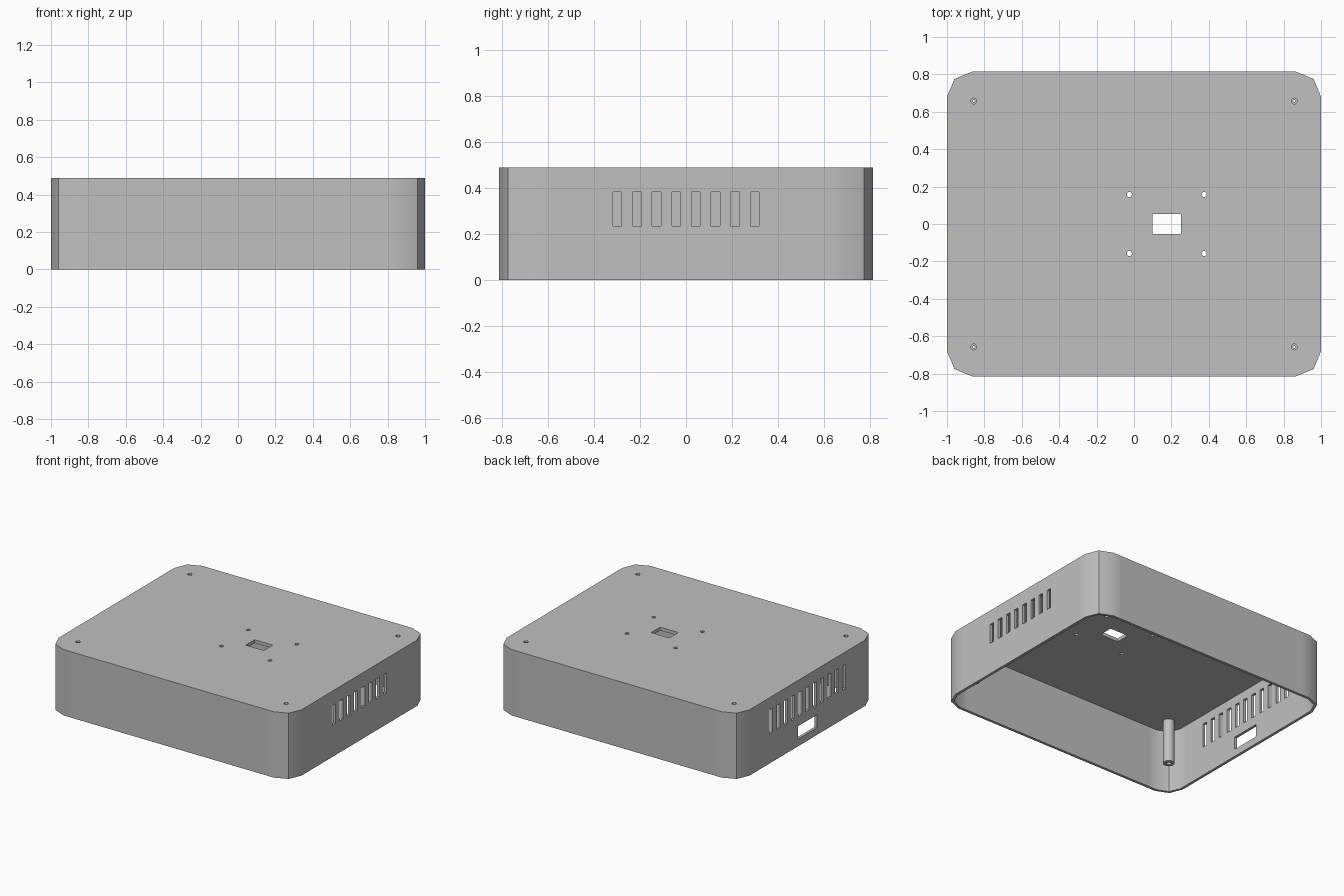
import bpy, bmesh, math
from mathutils import Matrix, Vector

if "Cube" in bpy.data.objects:
    bpy.data.objects.remove(bpy.data.objects["Cube"])

HALF_X, HALF_Y, HEIGHT = 1.0, 0.815, 0.49
WALL, LID, RADIUS = 0.02, 0.025, 0.135
POST_X, POST_Y, BORE = 0.857, 0.657, 0.016
CORNERS = [(sx, sy) for sx in (-1, 1) for sy in (-1, 1)]

grey = bpy.data.materials.new("plain grey")
grey.use_nodes = True
grey.diffuse_color = (0.53, 0.53, 0.53, 1)
grey.node_tree.nodes["Principled BSDF"].inputs["Base Color"].default_value = grey.diffuse_color


def finish(bm, name):
    bmesh.ops.recalc_face_normals(bm, faces=bm.faces)
    mesh = bpy.data.meshes.new(name)
    bm.to_mesh(mesh)
    bm.free()
    mesh.materials.append(grey)
    obj = bpy.data.objects.new(name, mesh)
    bpy.context.collection.objects.link(obj)
    return obj


def activate(obj):
    bpy.ops.object.select_all(action='DESELECT')
    obj.select_set(True)
    bpy.context.view_layer.objects.active = obj


def outline(inset):
    """Rectangle with two-facet corners and a support point beside each corner."""
    r = RADIUS - inset
    cx, cy = HALF_X - RADIUS, HALF_Y - RADIUS
    pts = []
    for q, (sx, sy) in enumerate([(1, 1), (-1, 1), (-1, -1), (1, -1)]):
        arc = [Vector((sx * cx, sy * cy)) +
               Vector((math.cos(a), math.sin(a))) * r
               for a in (math.pi / 2 * (q + k / 2) for k in range(3))]
        a = math.pi / 2 * q
        tangent = Vector((-math.sin(a), math.cos(a))) * 0.07
        normal = Vector((math.cos(a), math.sin(a))) * 0.07
        pts += [arc[0] - tangent] + arc + [arc[2] - normal]
    return pts


def prism(bm, pts, z0, z1):
    face = bm.faces.new([bm.verts.new((p.x, p.y, z0)) for p in pts])
    new = bmesh.ops.extrude_face_region(bm, geom=[face])["geom"]
    top = [v for v in new if isinstance(v, bmesh.types.BMVert)]
    bmesh.ops.translate(bm, verts=top, vec=(0, 0, z1 - z0))


def add_box(bm, centre, size):
    bmesh.ops.create_cube(bm, size=1, matrix=Matrix.Translation(centre) @
                          Matrix.Diagonal((*size, 1)))


def add_hole(bm, x, y, radius):
    bmesh.ops.create_cone(bm, cap_ends=True, segments=12, radius1=radius, radius2=radius,
                          depth=0.1, matrix=Matrix.Translation((x, y, HEIGHT)))


def cut(obj, bm):
    cutter = finish(bm, "cutter")
    cutter.hide_render = True
    activate(obj)
    mod = obj.modifiers.new("cut", 'BOOLEAN')
    mod.operation, mod.solver, mod.object = 'DIFFERENCE', 'EXACT', cutter
    bpy.ops.object.modifier_apply(modifier=mod.name)
    bpy.data.objects.remove(cutter)


# Open-bottomed cover
bm = bmesh.new()
prism(bm, outline(0), 0, HEIGHT)
cover = finish(bm, "cover_shell")
bm = bmesh.new()
prism(bm, outline(WALL), -0.1, HEIGHT - LID)
cut(cover, bm)

# Vent slots on both sides, port window, lid window and lid holes
bm = bmesh.new()
for side, count, tall in ((1, 8, 0.148), (-1, 11, 0.18)):
    for i in range(count):
        y = (i - (count - 1) / 2) * 0.0855
        add_box(bm, (side * HALF_X, y, 0.309), (0.1, 0.038, tall))
add_box(bm, (-HALF_X, 0, 0.102), (0.1, 0.225, 0.095))
add_box(bm, (0.175, 0, HEIGHT), (0.15, 0.105, 0.1))
for sx, sy in CORNERS:
    add_hole(bm, 0.175 + sx * 0.2, sy * 0.158, 0.014)
    add_hole(bm, sx * POST_X, sy * POST_Y, BORE)
cut(cover, bm)
activate(cover)
bpy.ops.object.shade_smooth_by_angle(angle=math.radians(30))

# Hollow screw posts hanging from the lid
top, low, neck = HEIGHT - LID, 0.14, 0.3
profile = [(0.039, top), (0.039, low), (BORE, low), (BORE, neck - 0.02),
           (0.006, neck - 0.02), (0.006, neck), (BORE, neck), (BORE, top)]
for sx, sy in CORNERS:
    bm = bmesh.new()
    verts = [bm.verts.new((r, 0, z)) for r, z in profile]
    edges = [bm.edges.new((verts[i - 1], v)) for i, v in enumerate(verts)]
    bmesh.ops.spin(bm, geom=verts + edges, axis=(0, 0, 1), cent=(0, 0, 0),
                   angle=math.tau, steps=16, use_merge=True)
    bmesh.ops.remove_doubles(bm, verts=bm.verts, dist=0.0001)
    name = ("back" if sy > 0 else "front") + ("_left" if sx > 0 else "_right")
    post = finish(bm, name + "_screw_post")
    post.location = (sx * POST_X, sy * POST_Y, 0)
    activate(post)
    bpy.ops.object.shade_smooth_by_angle(angle=math.radians(30))
